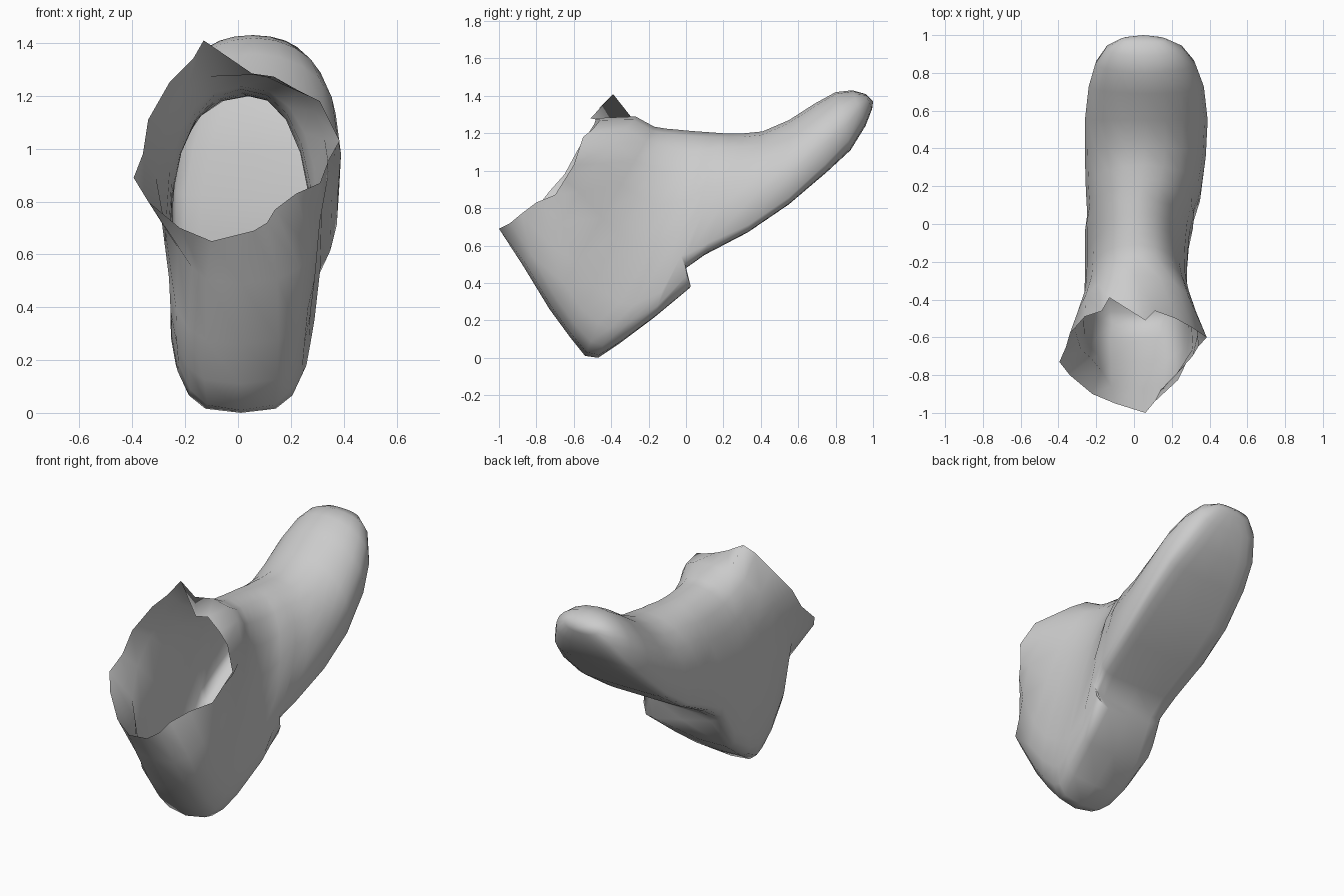
import bpy, bmesh
from math import sin, cos, pi

if "Cube" in bpy.data.objects:
    bpy.data.objects.remove(bpy.data.objects["Cube"])

N = 20

# Torn, uneven ankle opening: from the back, round +x to the front, back round -x
rim = [(.06, -1, .69), (.11, -.94, .72), (.14, -.88, .77), (.22, -.80, .83),
       (.31, -.70, .87), (.34, -.65, .95), (.385, -.60, 1.03), (.31, -.55, 1.18),
       (.22, -.50, 1.22), (.11, -.46, 1.27), (.06, -.51, 1.28), (-.13, -.39, 1.41),
       (-.17, -.46, 1.34), (-.26, -.49, 1.25), (-.34, -.58, 1.11), (-.36, -.65, .98),
       (-.395, -.73, .89), (-.34, -.80, .80), (-.22, -.90, .70), (-.10, -.95, .65)]

# Cross-sections fanning round from shaft to toe:
# heel/sole point (y, z), instep point (y, z), half width, x centre,
# lower and upper roundness, sag of the widest part
shaft_and_heel = [
    (-.87, .49, -.27, 1.29, .325, .015, .75, .85, 1.0),
    (-.73, .26, -.17, 1.235, .285, .015, .62, .85, 1.0),
    (-.62, .11, -.11, 1.225, .273, .01, .58, .85, 1.0),
    (-.54, .01, -.05, 1.22, .27, .01, .65, .85, 1.0),
    (-.47, .0, .00, 1.215, .27, .01, .60, .86, 1.03),
    (-.35, .08, .06, 1.21, .272, .012, .45, .87, 1.08),
    (-.17, .215, .13, 1.205, .277, .018, .38, .88, 1.14)]
waist = (-.02, .465, .24, 1.20, .285, .035, .38, .89, 1.22)
forefoot = [
    (.10, .55, .31, 1.20, .305, .05, .38, .9, 1.35),
    (.33, .67, .41, 1.21, .32, .06, .38, .95, 1.5),
    (.55, .82, .55, 1.27, .325, .065, .40, 1.0, 1.5),
    (.75, .99, .69, 1.36, .305, .065, .48, 1.0, 1.4),
    (.88, 1.11, .80, 1.42, .265, .06, .58, 1.0, 1.3),
    (.96, 1.24, .89, 1.43, .205, .055, .72, .95, 1.2),
    (.995, 1.33, .96, 1.41, .12, .05, .90, .9, 1.0)]


def power(v, e):
    return (1 if v >= 0 else -1) * abs(v) ** e


def clamp(v, low, high):
    return min(high, max(low, v))


def section(by, bz, fy, fz, w, cx, low, high, sag):
    """Closed ring: boxy at the sole, rounder over the instep; sag lowers the widest part."""
    pts = []
    for i in range(N):
        a = 2 * pi * i / N
        s, c = sin(a), cos(a)
        e = low if c > 0 else high
        t = ((1 - power(c, e)) / 2) ** sag
        pts.append((cx + w * power(s, e), by + (fy - by) * t, bz + (fz - bz) * t))
    return pts


def heel_front():
    """Ring just behind the waist; its underside drops to the heel front, most on the +x side."""
    pts = []
    for i, (x, y, z) in enumerate(section(*waist)):
        k = clamp((cos(2 * pi * i / N) - .3) / .45, 0, 1) * clamp(.6 + 1.8 * x, .25, 1)
        pts.append((x * .99, y - .04 + .08 * k, z - .01 * (z < .8) - .085 * k))
    return pts


# Rings from the opening to the toe, with the leather dented below the opening
rings = [rim] + [section(*p) for p in shaft_and_heel]
rings += [heel_front()] + [section(*p) for p in [waist] + forefoot]
for i, d in ((16, .03), (17, .06), (18, .05), (3, .03), (4, .03)):
    x, y, z = rings[1][i]
    rings[1][i] = (x - d * .6 * (1 if x > 0 else -1), y + d, z)

# Loft the open shell and close the toe
bm = bmesh.new()
loops = [[bm.verts.new(p) for p in r] for r in rings]
for a, b in zip(loops, loops[1:]):
    for i in range(N):
        j = (i + 1) % N
        bm.faces.new((a[i], a[j], b[j], b[i]))
tip = bm.verts.new((.05, 1.0, 1.37))
for i in range(N):
    bm.faces.new((loops[-1][i], loops[-1][(i + 1) % N], tip))
bmesh.ops.recalc_face_normals(bm, faces=bm.faces)
if sum(f.normal.y for f in tip.link_faces) < 0:
    bmesh.ops.reverse_faces(bm, faces=bm.faces)

mesh = bpy.data.meshes.new("ankle_boot")
bm.to_mesh(mesh)
bm.free()
boot = bpy.data.objects.new("ankle_boot", mesh)
bpy.context.collection.objects.link(boot)
bpy.context.view_layer.objects.active = boot
boot.select_set(True)
bpy.ops.object.shade_smooth_by_angle(angle=1.6)
